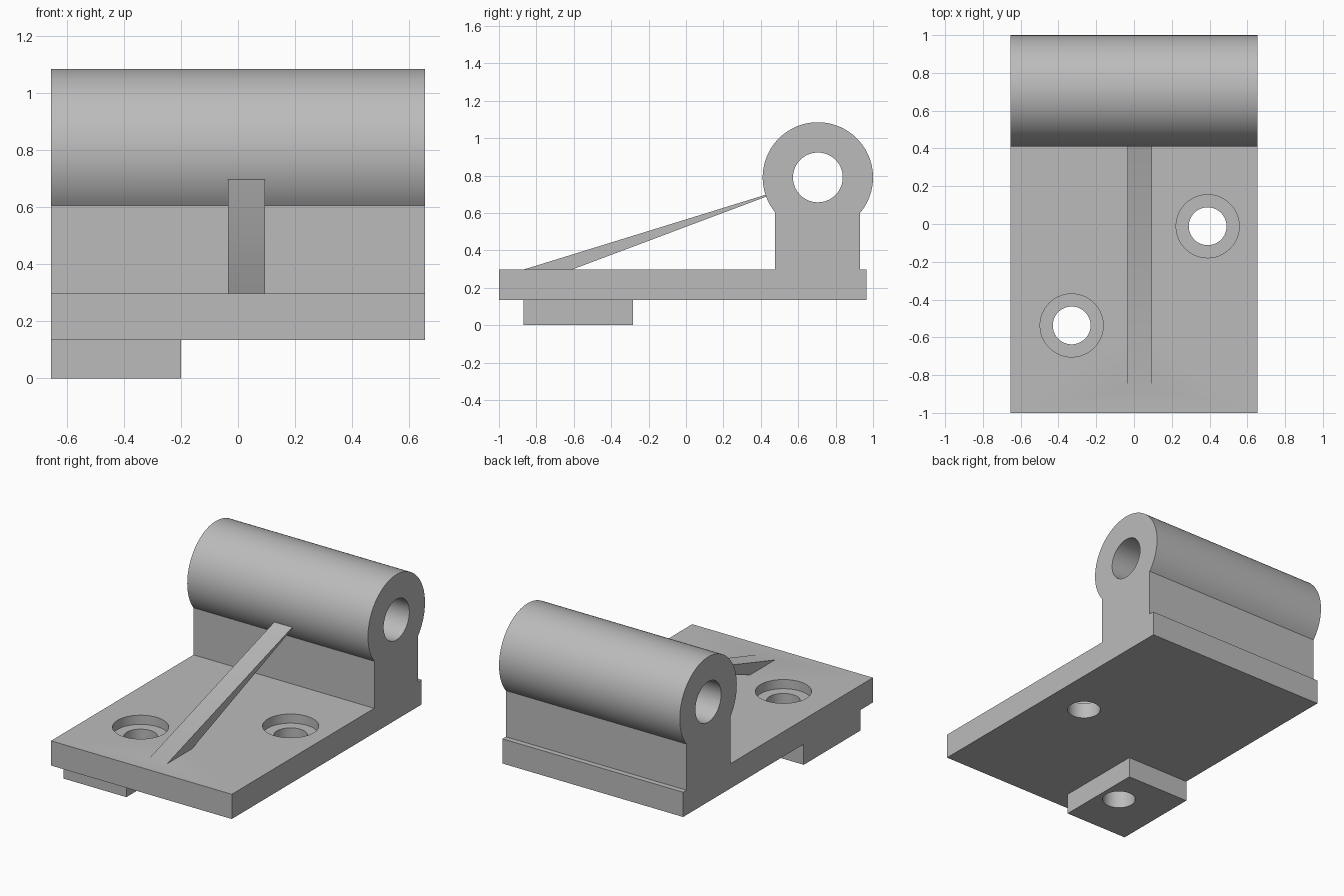
import bpy, bmesh, math
from mathutils import Matrix, Vector

cube = bpy.data.objects.get("Cube")
if cube:
    bpy.data.objects.remove(cube, do_unlink=True)

grey = bpy.data.materials.new("plain grey")
grey.use_nodes = True
colour = (0.5, 0.5, 0.5, 1)
grey.diffuse_color = colour
grey.node_tree.nodes["Principled BSDF"].inputs["Base Color"].default_value = colour


def finish(bm, name):
    bmesh.ops.recalc_face_normals(bm, faces=bm.faces)
    mesh = bpy.data.meshes.new(name)
    bm.to_mesh(mesh)
    bm.free()
    mesh.materials.append(grey)
    obj = bpy.data.objects.new(name, mesh)
    bpy.context.collection.objects.link(obj)
    return obj


def extrude_profile(name, yz, x0, x1):
    """Side profile (y, z) swept from x0 to x1."""
    bm = bmesh.new()
    face = bm.faces.new([bm.verts.new((x0, y, z)) for y, z in yz])
    new = bmesh.ops.extrude_face_region(bm, geom=[face])["geom"]
    verts = [v for v in new if isinstance(v, bmesh.types.BMVert)]
    bmesh.ops.translate(bm, verts=verts, vec=(x1 - x0, 0, 0))
    return finish(bm, name)


def cylinder(name, centre, radius, depth, along_x=False):
    bm = bmesh.new()
    turn = Matrix.Rotation(math.pi / 2, 4, 'Y') if along_x else Matrix()
    bmesh.ops.create_cone(bm, cap_ends=True, segments=72, radius1=radius, radius2=radius,
                          depth=depth, matrix=Matrix.Translation(Vector(centre)) @ turn)
    return finish(bm, name)


def combine(target, tool, operation):
    mod = target.modifiers.new(operation, 'BOOLEAN')
    mod.operation, mod.object, mod.solver = operation, tool, 'EXACT'
    bpy.context.view_layer.objects.active = target
    bpy.ops.object.modifier_apply(modifier=mod.name)
    bpy.data.objects.remove(tool, do_unlink=True)


HALF = 0.655
BASE, TOP = 0.135, 0.297
CY, CZ, R = 0.705, 0.79, 0.295
FRONT, BACK = 0.475, 0.93

# Plate, upright block and round barrel in one side profile
start = -math.acos((BACK - CY) / R)
end = math.pi + math.acos((CY - FRONT) / R)
steps = 80
arc = [(CY + R * math.cos(a), CZ + R * math.sin(a))
       for a in (start + (end - start) * i / steps for i in range(steps + 1))]
profile = [(-1, BASE), (0.965, BASE), (0.965, TOP), (BACK, TOP)] + arc + [(FRONT, TOP), (-1, TOP)]
body = extrude_profile("hinge_bracket", profile, -HALF, HALF)

# Foot pad under the front corner
pad = extrude_profile("foot_pad", [(-0.87, 0), (-0.283, 0), (-0.283, 0.2), (-0.87, 0.2)], -HALF, -0.2)
combine(body, pad, 'UNION')

# Slanted tapering rib, its ends sunk into the plate and the barrel
rib = extrude_profile("rib", [(-0.967, 0.267), (-0.69, 0.267), (0.5, 0.714), (0.5, 0.72)], -0.035, 0.095)
combine(body, rib, 'UNION')

# Pin bore through the barrel
combine(body, cylinder("bore_cutter", (0, CY, CZ), 0.133, 2, True), 'DIFFERENCE')

# Counterbored screw holes
for x, y in ((-0.33, -0.537), (0.39, -0.012)):
    combine(body, cylinder("hole_cutter", (x, y, 0.1), 0.1, 0.5), 'DIFFERENCE')
    combine(body, cylinder("counterbore_cutter", (x, y, TOP), 0.167, 0.12), 'DIFFERENCE')

bpy.ops.object.select_all(action='DESELECT')
body.select_set(True)
bpy.context.view_layer.objects.active = body
bpy.ops.object.shade_smooth_by_angle(angle=math.radians(30))
